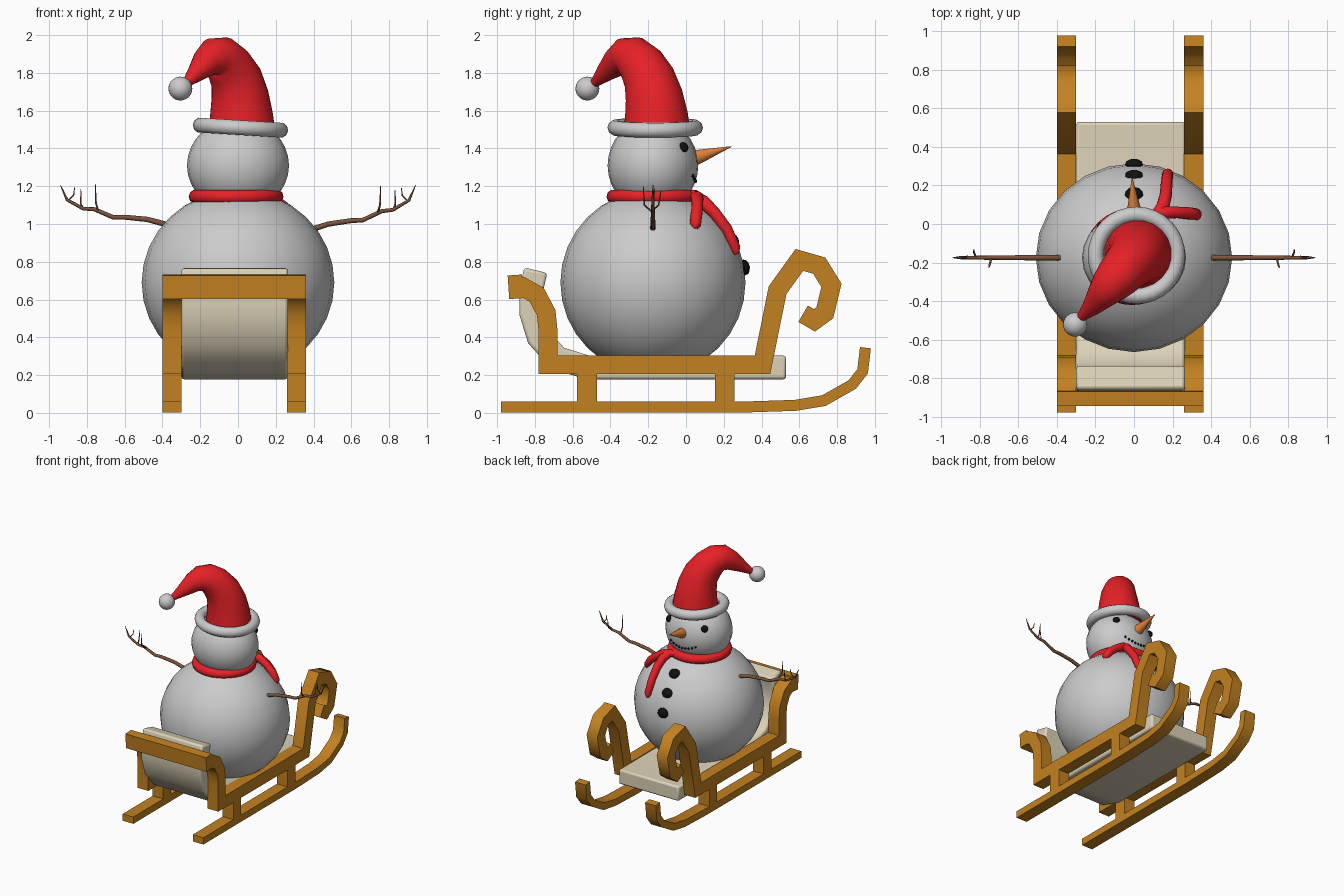
import bpy, bmesh, math
from mathutils import Vector, Matrix

if "Cube" in bpy.data.objects:
    bpy.data.objects.remove(bpy.data.objects["Cube"])


def mat(name, c):
    m = bpy.data.materials.new(name)
    m.diffuse_color = (*c, 1)
    m.use_nodes = True
    m.node_tree.nodes["Principled BSDF"].inputs["Base Color"].default_value = m.diffuse_color
    return m


RED = mat("red_cloth", (0.8, 0.015, 0.02))
WOOD = mat("wood", (0.55, 0.22, 0.015))
CREAM = mat("cream", (0.72, 0.65, 0.48))
COAL = mat("coal", (0.005, 0.005, 0.005))
CARROT = mat("orange", (0.75, 0.22, 0.04))
TWIG = mat("twig", (0.2, 0.09, 0.045))


def finish(bm, name, material=None, angle=40):
    bmesh.ops.recalc_face_normals(bm, faces=bm.faces[:])
    me = bpy.data.meshes.new(name)
    bm.to_mesh(me)
    bm.free()
    for p in me.polygons:
        p.use_smooth = True
    me.set_sharp_from_angle(angle=math.radians(angle))
    if material:
        me.materials.append(material)
    ob = bpy.data.objects.new(name, me)
    bpy.context.collection.objects.link(ob)
    return ob


def add_ball(bm, loc, scale, seg=24, rings=14, rot=Matrix()):
    m = Matrix.Translation(loc) @ rot @ Matrix.Diagonal((*scale, 1))
    bmesh.ops.create_uvsphere(bm, u_segments=seg, v_segments=rings, radius=1, matrix=m)


def ball(name, loc, r, material=None, seg=24, rings=14):
    bm = bmesh.new()
    add_ball(bm, loc, (r, r, r), seg, rings)
    return finish(bm, name, material)


def add_tube(bm, pts, radii, sides=12):
    """Round tube along a path with its own radius at each point."""
    pts = [Vector(p) for p in pts]
    n, rings = len(pts), []
    tang = [(pts[min(i + 1, n - 1)] - pts[max(i - 1, 0)]).normalized() for i in range(n)]
    u = tang[0].orthogonal().normalized()
    for i in range(n):
        u = (u - tang[i] * u.dot(tang[i])).normalized()
        v = tang[i].cross(u)
        rings.append([bm.verts.new(pts[i] + radii[i] * (u * math.cos(a) + v * math.sin(a)))
                      for a in (2 * math.pi * k / sides for k in range(sides))])
    for a, b in zip(rings, rings[1:]):
        for k in range(sides):
            j = (k + 1) % sides
            bm.faces.new((a[k], a[j], b[j], b[k]))
    bm.faces.new(rings[0])
    bm.faces.new(rings[-1])


def tube(name, pts, radii, material=None, sides=12):
    bm = bmesh.new()
    add_tube(bm, pts, radii, sides)
    return finish(bm, name, material, 60)


def torus(name, loc, R, r, rot=Matrix(), sz=1.0, material=None, seg=32, sides=10):
    bm = bmesh.new()
    g = [[bm.verts.new(Matrix.Translation(loc) @ rot @ Vector((
        (R + r * math.cos(b)) * math.cos(a), (R + r * math.cos(b)) * math.sin(a), sz * r * math.sin(b))))
        for b in (2 * math.pi * j / sides for j in range(sides))]
        for a in (2 * math.pi * i / seg for i in range(seg))]
    for i in range(seg):
        for j in range(sides):
            k, l = (i + 1) % seg, (j + 1) % sides
            bm.faces.new((g[i][j], g[k][j], g[k][l], g[i][l]))
    return finish(bm, name, material, 80)


def bar(name, path, thick, x0, x1, material):
    """Mitred rectangular bar along a (y, z) path, spanning x0..x1."""
    bm = bmesh.new()
    p = [Vector(q) for q in path]
    n, rings = len(p), []
    perp = lambda d: Vector((-d.y, d.x)).normalized()
    for i in range(n):
        a = perp(p[i] - p[i - 1]) if i > 0 else perp(p[1] - p[0])
        b = perp(p[i + 1] - p[i]) if i < n - 1 else a
        m = (a + b).normalized()
        o = m * (thick / 2 / max(m.dot(a), 0.5))
        rings.append([bm.verts.new((x, *q)) for x, q in
                      ((x0, p[i] + o), (x1, p[i] + o), (x1, p[i] - o), (x0, p[i] - o))])
    for a, b in zip(rings, rings[1:]):
        for k in range(4):
            j = (k + 1) % 4
            bm.faces.new((a[k], a[j], b[j], b[k]))
    bm.faces.new(rings[0])
    bm.faces.new(rings[-1])
    return finish(bm, name, material, 50)


# sled: runners, rails with curled fronts, posts
runner = [(-0.98, 0.03), (0.28, 0.03), (0.58, 0.04), (0.73, 0.065), (0.88, 0.15), (0.935, 0.22), (0.95, 0.345)]
rail = [(-0.94, 0.665), (-0.87, 0.67), (-0.79, 0.625), (-0.74, 0.53), (-0.73, 0.43), (-0.73, 0.255),
        (0.405, 0.255), (0.485, 0.65), (0.60, 0.81), (0.705, 0.78), (0.77, 0.675),
        (0.735, 0.53), (0.68, 0.49), (0.62, 0.525)]
for side, x in (("left", -0.35), ("right", 0.31)):
    bar(side + "_runner", runner, 0.058, x - 0.05, x + 0.05, WOOD)
    bar(side + "_rail", rail, 0.1, x - 0.05, x + 0.05, WOOD)
    for place, y in (("rear", -0.525), ("front", 0.205)):
        bar(f"{side}_{place}_post", [(y, 0.05), (y, 0.22)], 0.105, x - 0.05, x + 0.05, WOOD)
bar("rear_crossbar", [(-0.94, 0.665), (-0.865, 0.67)], 0.125, -0.40, 0.36, WOOD)

# upholstered seat curving up into the backrest
seat = bar("seat", [(0.53, 0.24), (-0.52, 0.24), (-0.68, 0.29), (-0.78, 0.40), (-0.82, 0.53),
                    (-0.82, 0.65), (-0.795, 0.755)], 0.125, -0.30, 0.265, CREAM)
bev = seat.modifiers.new("bevel", 'BEVEL')
bev.width, bev.segments, bev.angle_limit = 0.015, 2, math.radians(50)

# snow balls
BODY, HEAD = Vector((0, -0.175, 0.69)), Vector((0, -0.175, 1.31))
bm = bmesh.new()
add_ball(bm, BODY, (0.51, 0.49, 0.49), 24, 16)
finish(bm, "body")
bm = bmesh.new()
add_ball(bm, HEAD, (0.27, 0.24, 0.25), 24, 16)
finish(bm, "head")

# face
for side, s in (("left", -1), ("right", 1)):
    ball(side + "_eye", (s * 0.165, -0.015, 1.405), 0.028, COAL, 12, 8)
tube("nose", [(0, 0.03, 1.345), (0, 0.08, 1.36), (-0.01, 0.24, 1.41)], [0.045, 0.036, 0.002], CARROT)
bm = bmesh.new()
for i in range(9):
    t = i / 4 - 1
    x, z = 0.115 * t, 1.225 + 0.03 * t * t
    y = HEAD.y + 0.24 * math.sqrt(1 - (x / 0.27) ** 2 - ((z - HEAD.z) / 0.25) ** 2)
    add_ball(bm, (x, y, z), (0.009,) * 3, 8, 6)
finish(bm, "mouth", COAL)

# buttons, flattened onto the body
bm = bmesh.new()
for y, z in ((0.155, 1.045), (0.25, 0.915), (0.31, 0.77)):
    n = Vector((0, y, z)) - BODY
    n.x = 0
    add_ball(bm, (0, y, z), (0.048, 0.042, 0.028), 10, 6, n.to_track_quat('Z', 'Y').to_matrix().to_4x4())
finish(bm, "buttons", COAL)

# scarf with two hanging tails
torus("scarf", (-0.01, -0.17, 1.145), 0.213, 0.038, material=RED)
tube("scarf_long_tail", [(0.1, 0.03, 1.16), (0.15, 0.09, 1.12), (0.165, 0.15, 1.06), (0.17, 0.215, 0.975),
                         (0.175, 0.262, 0.87), (0.175, 0.268, 0.84)],
     [0.025, 0.035, 0.032, 0.03, 0.028, 0.012], RED)
tube("scarf_short_tail", [(0.08, 0.04, 1.15), (0.16, 0.06, 1.14), (0.23, 0.06, 1.10), (0.29, 0.055, 1.05),
                          (0.325, 0.05, 0.995), (0.33, 0.05, 0.975)],
     [0.025, 0.034, 0.03, 0.032, 0.03, 0.014], RED)

# hat
tilt = Matrix.Rotation(math.radians(3.5), 4, 'Y')
torus("hat_brim", (0.013, -0.163, 1.51), 0.212, 0.041, tilt, material=None)
tube("hat", [(0.02, -0.155, 1.50), (0.018, -0.157, 1.58), (0.01, -0.17, 1.68), (-0.01, -0.195, 1.77),
             (-0.05, -0.235, 1.84), (-0.09, -0.28, 1.88), (-0.13, -0.325, 1.885), (-0.17, -0.37, 1.855),
             (-0.22, -0.43, 1.80), (-0.265, -0.475, 1.755), (-0.30, -0.51, 1.725)],
     [0.178, 0.168, 0.153, 0.138, 0.125, 0.115, 0.1, 0.078, 0.05, 0.028, 0.012], RED, 20)
ball("hat_pompom", (-0.305, -0.522, 1.717), 0.063)

# twig arms; the left one sits a little higher at the shoulder
arm = [(0.37, 0.965), (0.48, 1.0), (0.60, 1.018), (0.66, 1.02), (0.76, 1.068), (0.82, 1.075), (0.905, 1.125), (0.94, 1.205)]
for side, s in (("left", -1), ("right", 1)):
    def P(x, z, y=-0.175):
        lift = 0.03 * (0.95 - x) / 0.58 if s < 0 else 0
        return (s * x, y, z + lift)
    bm = bmesh.new()
    add_tube(bm, [P(*q) for q in arm], [0.015, 0.014, 0.013, 0.012, 0.011, 0.01, 0.008, 0.002], 8)
    add_tube(bm, [P(0.74, 1.06), P(0.752, 1.10, -0.22), P(0.755, 1.20, -0.226)], [0.006, 0.005, 0.002], 6)
    add_tube(bm, [P(0.82, 1.075), P(0.832, 1.10, -0.145), P(0.832, 1.18, -0.132)], [0.006, 0.005, 0.002], 6)
    add_tube(bm, [P(0.90, 1.12), P(0.87, 1.15, -0.17), P(0.865, 1.19, -0.165)], [0.005, 0.004, 0.002], 6)
    finish(bm, side + "_arm", TWIG, 60)
